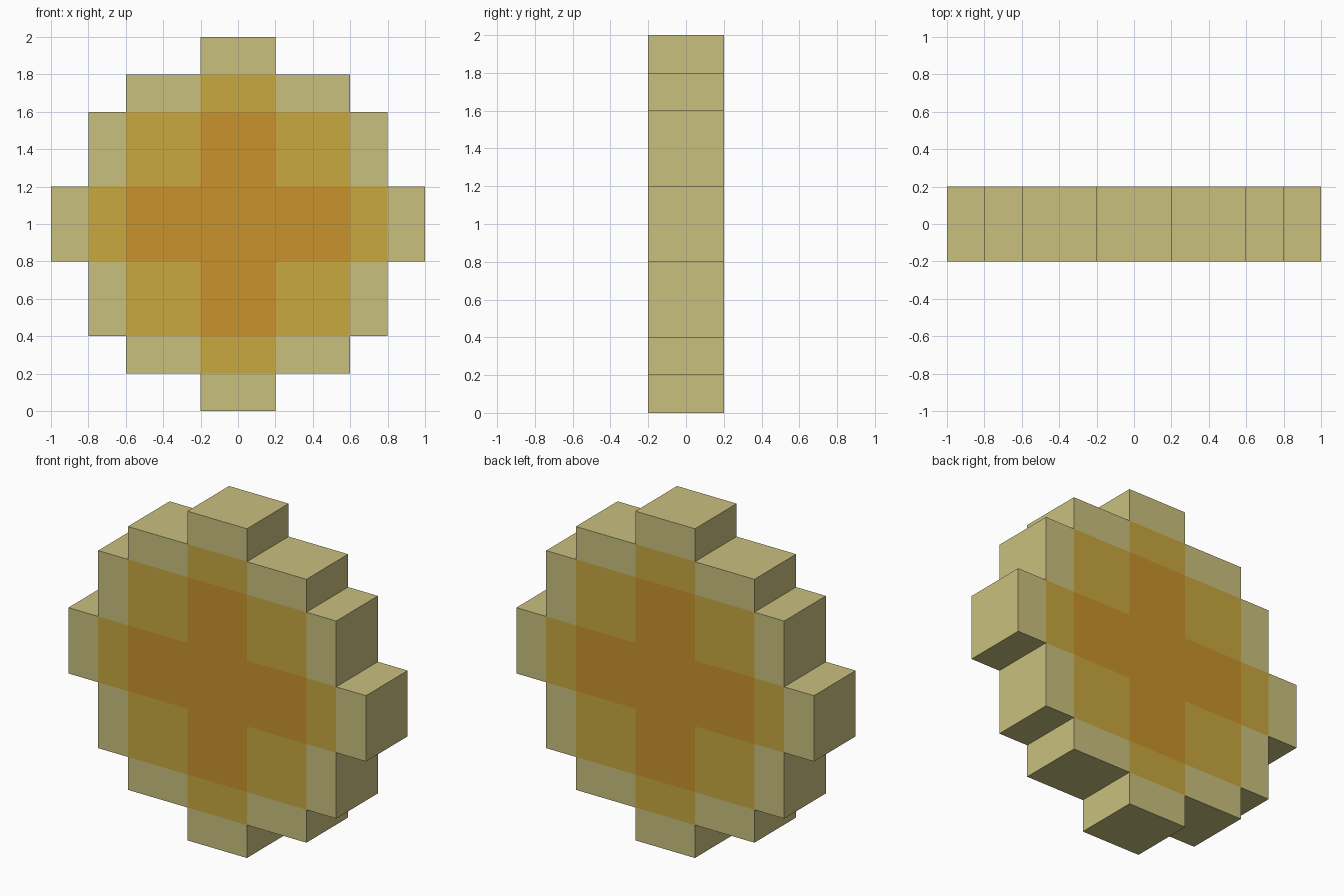
import bpy, bmesh

if "Cube" in bpy.data.objects:
    bpy.data.objects.remove(bpy.data.objects["Cube"])

# Half width and half height of the rectangles that overlap to make each zone
OUTER = [(.2, 1), (.6, .8), (.8, .6), (1, .2)]
MIDDLE = [(.2, .8), (.6, .6), (.8, .2)]
INNER = [(.2, .6), (.6, .2)]
CUTS = [-1, -.8, -.6, -.2, .2, .6, .8, 1]


def inside(rects, x, z):
    return any(abs(x) < w and abs(z) < h for w, h in rects)


# Flat stepped disc, one cell at a time, coloured by zone
bm = bmesh.new()
for x0, x1 in zip(CUTS, CUTS[1:]):
    for z0, z1 in zip(CUTS, CUTS[1:]):
        x, z = (x0 + x1) / 2, (z0 + z1) / 2
        if not inside(OUTER, x, z):
            continue
        corners = [(x0, z0), (x1, z0), (x1, z1), (x0, z1)]
        face = bm.faces.new([bm.verts.new((a, 0, b + 1)) for a, b in corners])
        face.material_index = inside(MIDDLE, x, z) + inside(INNER, x, z)
bmesh.ops.remove_doubles(bm, verts=bm.verts, dist=.001)

mesh = bpy.data.meshes.new("stepped_disc")
bm.to_mesh(mesh)
bm.free()
disc = bpy.data.objects.new("stepped_disc", mesh)
bpy.context.collection.objects.link(disc)

# Materials: pale rim, gold band, amber centre
for name, colour in [("pale_tan", (.584, .527, .212, 1)),
                     ("gold", (.578, .392, .051, 1)),
                     ("amber", (.578, .287, .026, 1))]:
    mat = bpy.data.materials.new(name)
    mat.diffuse_color = colour
    mat.use_nodes = True
    mat.node_tree.nodes["Principled BSDF"].inputs["Base Color"].default_value = mat.diffuse_color
    mesh.materials.append(mat)

# Thickness, equal to front and back
solid = disc.modifiers.new("thickness", "SOLIDIFY")
solid.thickness = .4
solid.offset = 0
